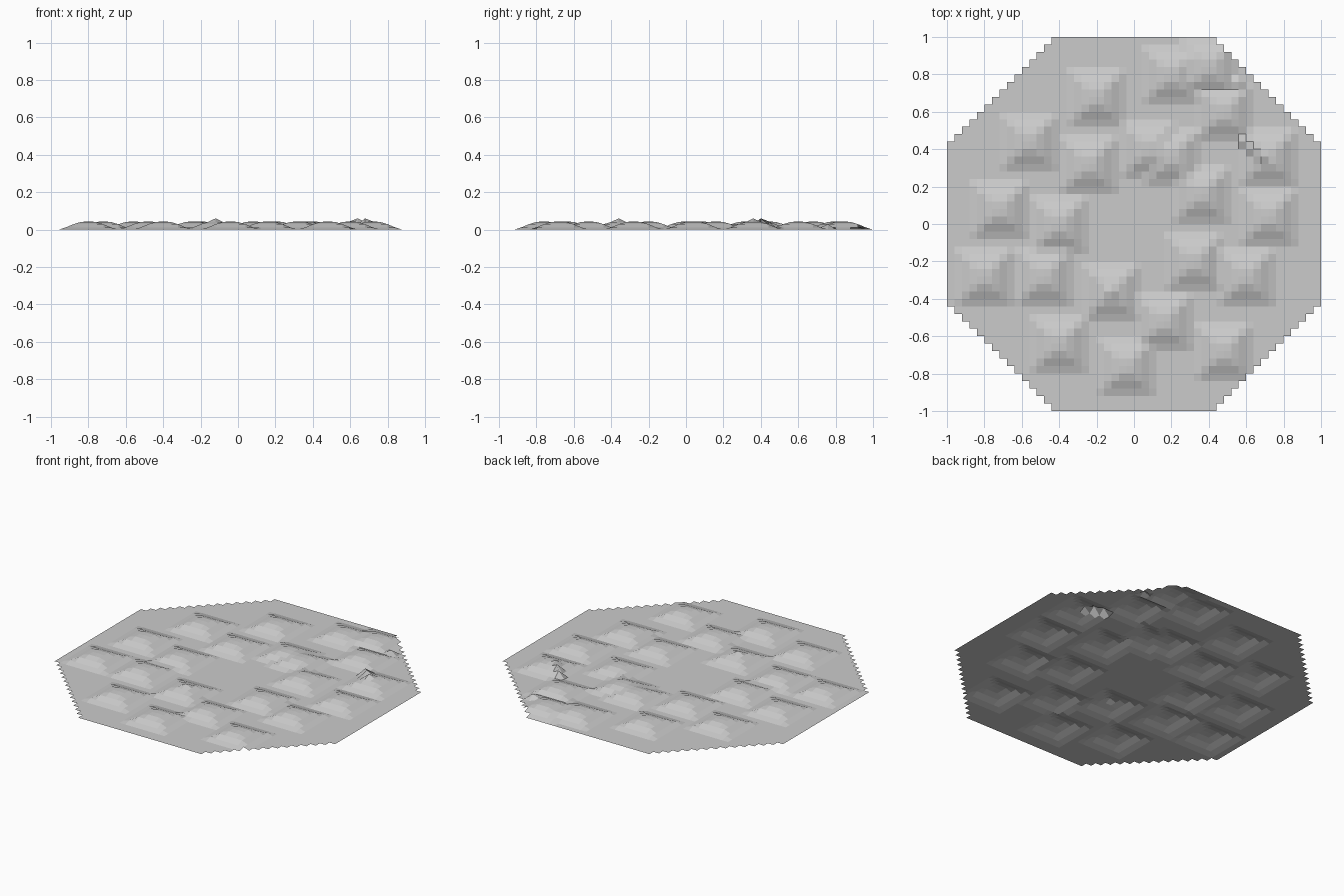
import bpy, bmesh

cube = bpy.data.objects.get("Cube")
if cube:
    bpy.data.objects.remove(cube, do_unlink=True)

CELL = 0.04
HALF = 25  # cells from the centre to the rim

# Mound centres, in cells
MOUNDS = [(-5, 17), (-14, 11), (-18, 2), (-20, -7), (-12, -7), (-10, 0),
          (-6, 8), (2, 10), (5, 9), (5, 20), (10, 21), (12, 15), (18, 9),
          (9, 4), (18, 1), (15, -7), (8, -5), (-3, -9), (-10, -16),
          (-1, -19), (4, -13), (12, -17)]
# Mound height by square ring outward from its centre
RINGS = [0.044, 0.041, 0.029, 0.012]
# Sharp raised points on the crests
PEAKS = {(15, 11): 0.045, (16, 10): 0.06, (17, 9): 0.06, (-3, -9): 0.06,
         (14, 19): 0.03}


def height(i, j):
    z = PEAKS.get((i, j), 0.0)
    for a, b in MOUNDS:
        ring = max(abs(i - a), abs(j - b))
        if ring < len(RINGS):
            z = max(z, RINGS[ring])
    return z


# Stepped octagonal sheet of square cells
bm = bmesh.new()
verts = {}


def corner(i, j):
    if (i, j) not in verts:
        verts[i, j] = bm.verts.new((i * CELL, j * CELL, height(i, j)))
    return verts[i, j]


for i in range(-HALF, HALF):
    for j in range(-HALF, HALF):
        if abs(i + 0.5) + abs(j + 0.5) < 35.5:
            bm.faces.new([corner(i, j), corner(i + 1, j),
                          corner(i + 1, j + 1), corner(i, j + 1)])

mesh = bpy.data.meshes.new("bumpy_ground")
bm.to_mesh(mesh)
bm.free()
ground = bpy.data.objects.new("bumpy_ground", mesh)
bpy.context.collection.objects.link(ground)

# Plain light grey
grey = bpy.data.materials.new("light_grey")
grey.use_nodes = True
color = (0.6, 0.6, 0.6, 1.0)
grey.diffuse_color = color
grey.node_tree.nodes["Principled BSDF"].inputs["Base Color"].default_value = color
mesh.materials.append(grey)
